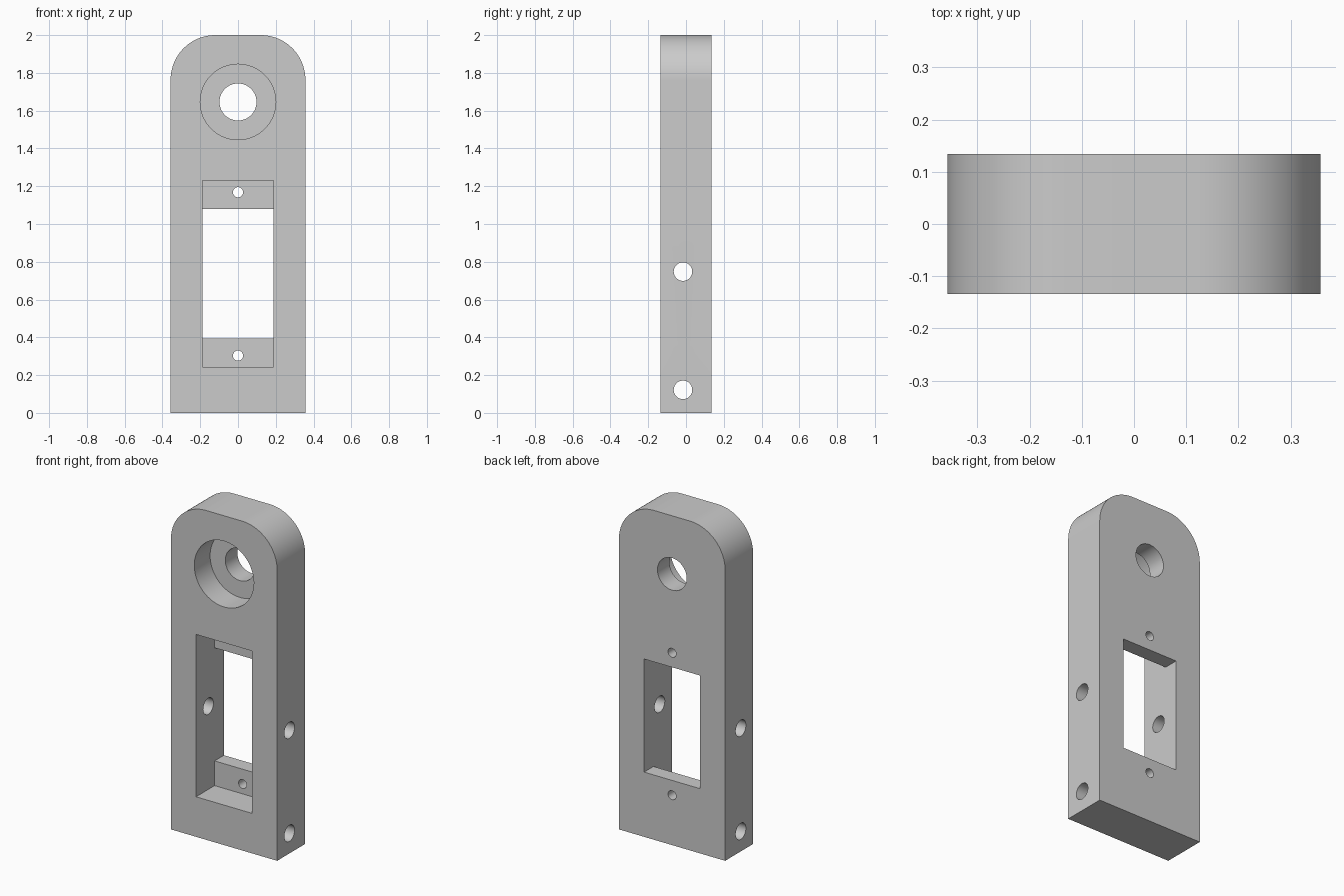
import bpy, bmesh, math
from mathutils import Matrix, Vector

cube = bpy.data.objects.get("Cube")
if cube:
    bpy.data.objects.remove(cube, do_unlink=True)

HALF_W, HALF_D, HEIGHT, CORNER = 0.357, 0.134, 2.0, 0.237

grey = bpy.data.materials.new("light grey")
grey.use_nodes = True
colour = (0.6, 0.6, 0.6, 1)
grey.diffuse_color = colour
grey.node_tree.nodes["Principled BSDF"].inputs["Base Color"].default_value = colour


def prism(name, points, along):
    """Extrude a closed 3D outline along a vector."""
    bm = bmesh.new()
    face = bm.faces.new([bm.verts.new(p) for p in points])
    new = bmesh.ops.extrude_face_region(bm, geom=[face])["geom"]
    verts = [v for v in new if isinstance(v, bmesh.types.BMVert)]
    bmesh.ops.translate(bm, verts=verts, vec=Vector(along))
    bmesh.ops.recalc_face_normals(bm, faces=bm.faces)
    return to_object(name, bm)


def rod(name, axis, radius, length, centre):
    """Round cutter along the x or y axis."""
    bm = bmesh.new()
    turn = Matrix.Rotation(math.pi / 2, 4, "Y" if axis == "X" else "X")
    bmesh.ops.create_cone(bm, cap_ends=True, segments=64, radius1=radius,
                          radius2=radius, depth=length,
                          matrix=Matrix.Translation(centre) @ turn)
    return to_object(name, bm)


def to_object(name, bm):
    mesh = bpy.data.meshes.new(name)
    bm.to_mesh(mesh)
    bm.free()
    mesh.materials.append(grey)
    obj = bpy.data.objects.new(name, mesh)
    bpy.context.collection.objects.link(obj)
    return obj


# Upright plate with rounded top corners
outline = [(-HALF_W, -HALF_D, 0), (HALF_W, -HALF_D, 0)]
for side, start in ((1, 0), (-1, math.pi / 2)):
    for i in range(25):
        a = start + i * math.pi / 48
        outline.append((side * (HALF_W - CORNER) + CORNER * math.cos(a), -HALF_D,
                        HEIGHT - CORNER + CORNER * math.sin(a)))
plate = prism("mounting_plate", outline, (0, 2 * HALF_D, 0))

# Stepped window: wide front pocket, shorter opening through the back
step = -HALF_D + 0.178
section = [(-0.3, 0.243), (step, 0.243), (step, 0.393), (0.3, 0.393),
           (0.3, 1.08), (step, 1.08), (step, 1.229), (-0.3, 1.229)]
cutters = [prism("window_cutter", [(-0.188, y, z) for y, z in section], (0.376, 0, 0))]

# Counterbored pivot hole
bore_z, bore_depth = 1.646, 0.152
cutters.append(rod("counterbore_cutter", "Y", 0.2, 2 * bore_depth, (0, -HALF_D, bore_z)))
cutters.append(rod("pivot_cutter", "Y", 0.098, 1, (0, 0, bore_z)))

# Screw holes in the window ledges
for z in (0.303, 1.168):
    cutters.append(rod("screw_cutter", "Y", 0.027, 1, (0, 0, z)))

# Cross holes through the sides
for z in (0.122, 0.748):
    cutters.append(rod("cross_hole_cutter", "X", 0.049, 1, (0, -0.016, z)))

bpy.ops.object.select_all(action="DESELECT")
bpy.context.view_layer.objects.active = plate
plate.select_set(True)
for cutter in cutters:
    mod = plate.modifiers.new("cut", "BOOLEAN")
    mod.operation, mod.solver, mod.object = "DIFFERENCE", "EXACT", cutter
    bpy.ops.object.modifier_apply(modifier=mod.name)
    bpy.data.objects.remove(cutter, do_unlink=True)

bpy.ops.object.shade_smooth_by_angle(angle=math.radians(30))
